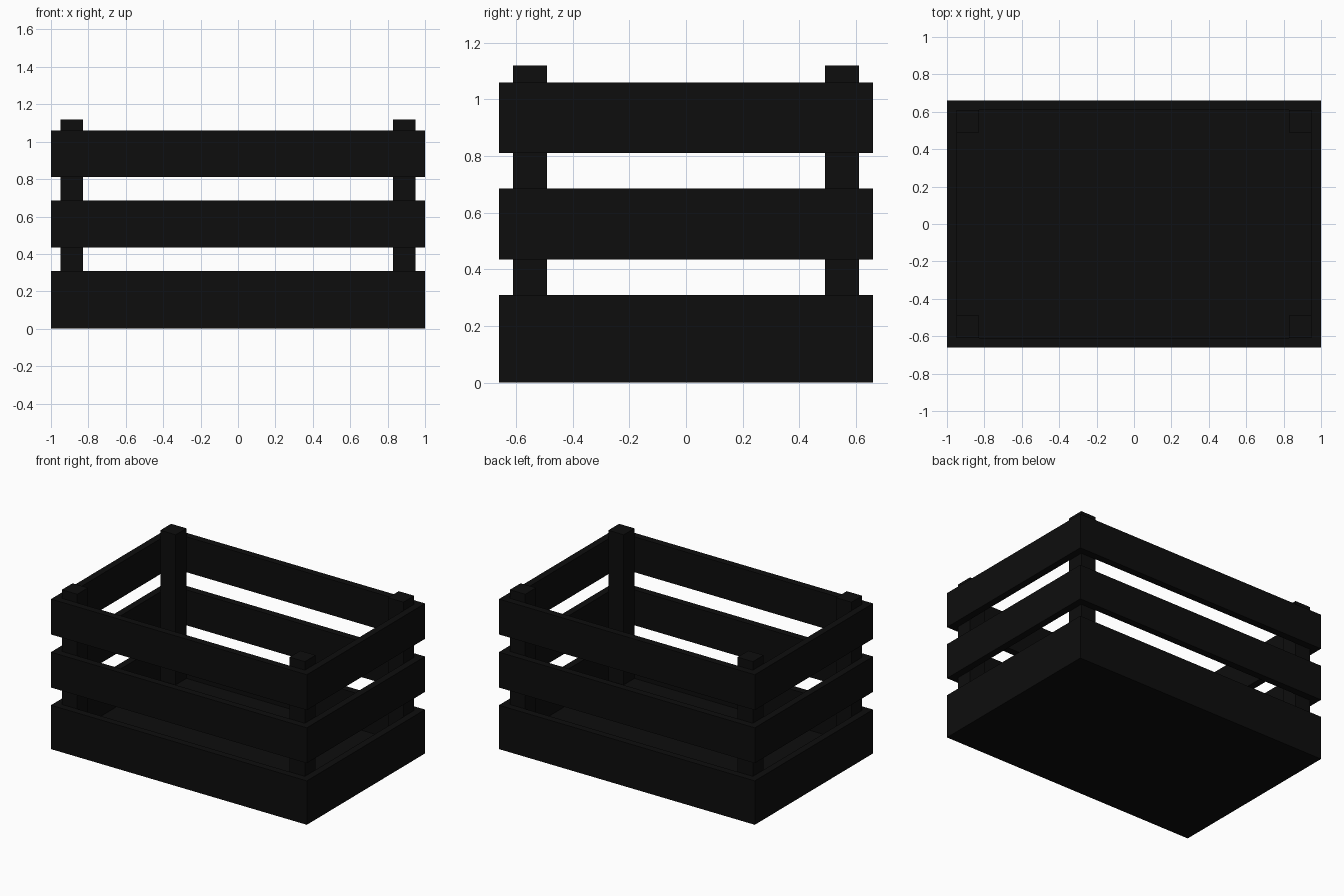
import bpy

if "Cube" in bpy.data.objects:
    bpy.data.objects.remove(bpy.data.objects["Cube"])

# Single near-black colour
black = bpy.data.materials.new("black_wood")
black.diffuse_color = (0.004, 0.004, 0.004, 1.0)
black.use_nodes = True
black.node_tree.nodes["Principled BSDF"].inputs["Base Color"].default_value = black.diffuse_color

HALF_X, HALF_Y = 1.0, 0.66   # outer half sizes
FLOOR = 0.06                 # floor thickness
BOARD = 0.05                 # slat thickness
POST = 0.12                  # square post width
TOP = 1.12                   # post top height


def box(name, lo, hi):
    """Axis-aligned box between two corners."""
    size = [b - a for a, b in zip(lo, hi)]
    mid = [(a + b) / 2 for a, b in zip(lo, hi)]
    bpy.ops.mesh.primitive_cube_add(size=1, location=mid)
    ob = bpy.context.object
    ob.name = name
    ob.scale = size
    bpy.ops.object.transform_apply(location=False, rotation=False, scale=True)
    ob.data.materials.append(black)
    return ob


# Floor panel
box("floor", (-HALF_X, -HALF_Y, 0), (HALF_X, HALF_Y, FLOOR))

# Corner posts, standing just inside the slats
px, py = HALF_X - BOARD, HALF_Y - BOARD
for sx, x_name in ((-1, "left"), (1, "right")):
    for sy, y_name in ((-1, "front"), (1, "back")):
        xs = sorted((sx * px, sx * (px - POST)))
        ys = sorted((sy * py, sy * (py - POST)))
        box(f"{y_name}_{x_name}_post", (xs[0], ys[0], FLOOR), (xs[1], ys[1], TOP))

# Three rows of slats around the crate
for row, name in enumerate(("lower", "middle", "upper")):
    z0 = FLOOR + row * 0.375
    z1 = z0 + 0.25
    box(f"front_{name}_slat", (-HALF_X, -HALF_Y, z0), (HALF_X, -py, z1))
    box(f"back_{name}_slat", (-HALF_X, py, z0), (HALF_X, HALF_Y, z1))
    box(f"left_{name}_slat", (-HALF_X, -py, z0), (-px, py, z1))
    box(f"right_{name}_slat", (px, -py, z0), (HALF_X, py, z1))
